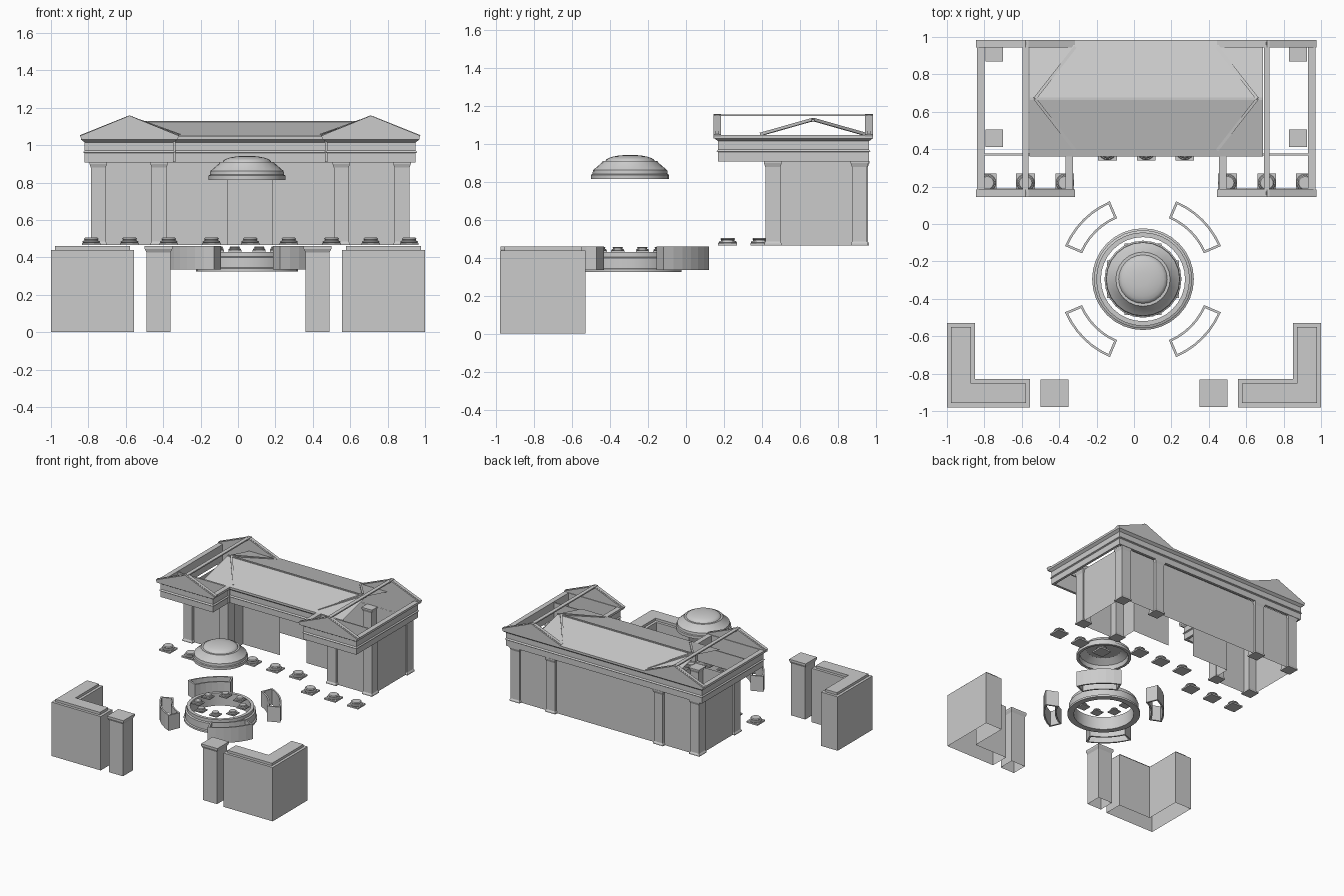
import bpy, bmesh
from math import cos, sin, pi, radians
from mathutils import Vector

if "Cube" in bpy.data.objects:
    bpy.data.objects.remove(bpy.data.objects["Cube"])

CX = 0.065            # mirror line of the building
FX, FY = 0.048, -0.295  # centre of the round pavilion


def make(name, verts, faces, smooth=False):
    me = bpy.data.meshes.new(name)
    me.from_pydata([tuple(v) for v in verts], [], faces)
    bm = bmesh.new()
    bm.from_mesh(me)
    bmesh.ops.recalc_face_normals(bm, faces=bm.faces)
    bm.to_mesh(me)
    bm.free()
    ob = bpy.data.objects.new(name, me)
    bpy.context.collection.objects.link(ob)
    if smooth:
        bpy.context.view_layer.objects.active = ob
        ob.select_set(True)
        bpy.ops.object.shade_smooth_by_angle(angle=radians(35))
        ob.select_set(False)
    return ob


def stack(name, rings, bottom=False, top=True, smooth=False):
    """Skin a list of equal-length closed rings."""
    n = len(rings[0])
    verts = [p for r in rings for p in r]
    faces = [(k * n + i, k * n + (i + 1) % n, (k + 1) * n + (i + 1) % n, (k + 1) * n + i)
             for k in range(len(rings) - 1) for i in range(n)]
    if bottom:
        faces.append(tuple(range(n))[::-1])
    if top:
        faces.append(tuple(range((len(rings) - 1) * n, len(rings) * n)))
    return make(name, verts, faces, smooth)


def rect(x, y, hx, hy, z):
    return [(x - hx, y - hy, z), (x + hx, y - hy, z), (x + hx, y + hy, z), (x - hx, y + hy, z)]


def box(name, x0, x1, y0, y1, z0, z1):
    a = ((x0 + x1) / 2, (y0 + y1) / 2, abs(x1 - x0) / 2, abs(y1 - y0) / 2)
    return stack(name, [rect(*a, z0), rect(*a, z1)], bottom=True)


def lathe(name, x, y, prof, n, **kw):
    rings = [[(x + r * cos(2 * pi * i / n), y + r * sin(2 * pi * i / n), z) for i in range(n)]
             for r, z in prof]
    return stack(name, rings, smooth=True, **kw)


def offset(path, d):
    """Mitred outward offset of a counter-clockwise closed path."""
    out = []
    for i, p in enumerate(path):
        p, a, b = Vector(p), Vector(path[i - 1]), Vector(path[(i + 1) % len(path)])
        u, v = (p - a).normalized(), (b - p).normalized()
        n1, n2 = Vector((u.y, -u.x)), Vector((v.y, -v.x))
        out.append(p + (n1 + n2) * d / (1 + n1.dot(n2)))
    return out


def at_z(path, z):
    return [(p[0], p[1], z) for p in path]


def beam(name, a, b, w):
    """Slim square bar between two points."""
    a, b = Vector(a), Vector(b)
    t = (b - a).normalized()
    s = t.cross(Vector((0, 0, 1))).normalized() * w / 2
    u = s.cross(t).normalized() * w / 2
    return stack(name, [[p + s + u, p - s + u, p - s - u, p + s - u] for p in (a, b)], bottom=True)


# Front corner walls and gate piers
for s in (-1, 1):
    ell = [(-1, -.98), (-.555, -.98), (-.555, -.83), (-.85, -.83), (-.85, -.53), (-1, -.53)]
    if s > 0:
        ell = [(-x, y) for x, y in ell][::-1]
    stack("corner_wall", [at_z(ell, 0), at_z(ell, .44), at_z(offset(ell, -.022), .44),
                          at_z(offset(ell, -.022), .46)])
    stack("gate_pier", [rect(s * .425, -.905, h, h, z) for h, z in
                        ((.064, 0), (.064, .425), (.074, .445), (.074, .46))])

# Pavilion roof, hollow below
dome = [(.185, .815), (.206, .815), (.206, .838), (.198, .842), (.196, .862),
        (.148, .903), (.145, .91), (.13, .91)]
dome += [(.13 * cos(t * pi / 12), .91 + .033 * sin(t * pi / 12)) for t in range(1, 6)]
lathe("dome", FX, FY, dome, 24)
lathe("dome_soffit", FX, FY, [(.185, .815), (.18, .85), (.13, .885)], 24)

# Pavilion ring
lathe("pavilion_ring", FX, FY, [(.225, .325), (.272, .325), (.272, .34), (.262, .345), (.262, .40),
                                (.25, .405), (.25, .43), (.225, .43), (.225, .325)], 32, top=False)


def column_base(x, y, z, k):
    stack("base_plinth", [rect(x, y, .05 * k, .05 * k, z), rect(x, y, .05 * k, .05 * k, z + .012 * k)],
          bottom=True)
    lathe("base_moulding", x, y, [(r * k, z + h * k) for r, h in
          ((.044, .012), (.048, .017), (.044, .023), (.036, .025), (.036, .03), (.04, .034), (.034, .04))], 16)


for i in range(8):
    t = i * pi / 4 + pi / 8
    column_base(FX + .17 * cos(t), FY + .17 * sin(t), .43, .7)

# Curved planters, open top and bottom
for q in range(4):
    def arc(r, pad):
        return [(FX + r * cos(t), FY + r * sin(t)) for t in
                (radians(q * 90 + 23 + pad + (44 - 2 * pad) * i / 6) for i in range(7))]
    outer = arc(.453, 0) + arc(.354, 0)[::-1]
    inner = arc(.441, 1.7) + arc(.366, 2)[::-1]
    stack("planter", [at_z(inner, .335), at_z(outer, .335), at_z(outer, .46),
                      at_z(inner, .46), at_z(inner, .335)], top=False)

# Portico column bases
for d in (-.85, -.645, -.435, .435, .645, .85):
    column_base(CX + d, .22, .465, 1)
for d in (-.207, 0, .207):
    column_base(CX + d, .39, .465, 1)

# Building wall shell with central door opening
half = [(-.12, .62), (-.455, .62), (-.455, .44), (-.84, .44), (-.84, .94)]
path = [(CX + x, y) for x, y in half] + [(CX - x, y) for x, y in half[::-1]]
n = len(path)
make("walls", at_z(path, .465) + at_z(path, .91),
     [(i, i + 1, n + i + 1, n + i) for i in range(n - 1)])

# Pilasters with flared foot and head
for s in (-1, 1):
    for d, y in ((.812, .458), (.812, .915), (.487, .458), (.487, .92)):
        stack("pilaster", [rect(CX + s * d, y, h, h, z) for h, z in
                           ((.046, .465), (.046, .475), (.04, .485), (.04, .88), (.047, .9), (.047, .91))],
              bottom=True)

# Entablature running round the whole plan
half = [(-.41, .17), (-.41, .38)]
plan = ([(CX - .885, .965), (CX - .885, .17)] + [(CX + x, y) for x, y in half]
        + [(CX - x, y) for x, y in half[::-1]] + [(CX + .885, .17), (CX + .885, .965)])
prof = [(-.02, .908), (0, .908), (0, .957), (.008, .962), (0, .972), (0, 1.015),
        (.02, 1.03), (.02, 1.048), (-.02, 1.048), (-.02, .908)]
stack("entablature", [at_z(offset(plan, d), z) for d, z in prof], top=False)

# Main roof slopes and ridge
x0, x1 = CX - .625, CX + .625
make("main_roof", [(x0, .36, 1.048), (x1, .36, 1.048), (x1, .67, 1.125), (x0, .67, 1.125),
                   (x1, .98, 1.048), (x0, .98, 1.048)], [(0, 1, 2, 3), (3, 2, 4, 5)])
beam("main_ridge", (x0, .67, 1.123), (x1, .67, 1.123), .014)

# Wing pediments, ridges, valleys and cross beams
for s in (-1, 1):
    c = CX + s * .645
    for y0, y1 in ((.145, .185), (.945, .985)):
        tri = [(-.255, 1.03), (.255, 1.03), (.265, 1.05), (0, 1.158), (-.265, 1.05)]
        stack("pediment", [[(c + x, y, z) for x, z in tri] for y in (y0, y1)], bottom=True)
        for k in (-1, 1):
            beam("raking_cornice", (c + k * .262, (y0 + y1) / 2, 1.045), (c, (y0 + y1) / 2, 1.15), .018)
    box("wing_ridge", c - .015, c + .015, .145, .985, 1.147, 1.157)
    for y in (.395, .945):
        beam("valley_bar", (CX + s * .595, .67, 1.13), (CX + s * .38, y, 1.052), .016)
    box("cross_beam", CX + s * .40, CX + s * .87, .366, .376, .91, 1.04)
